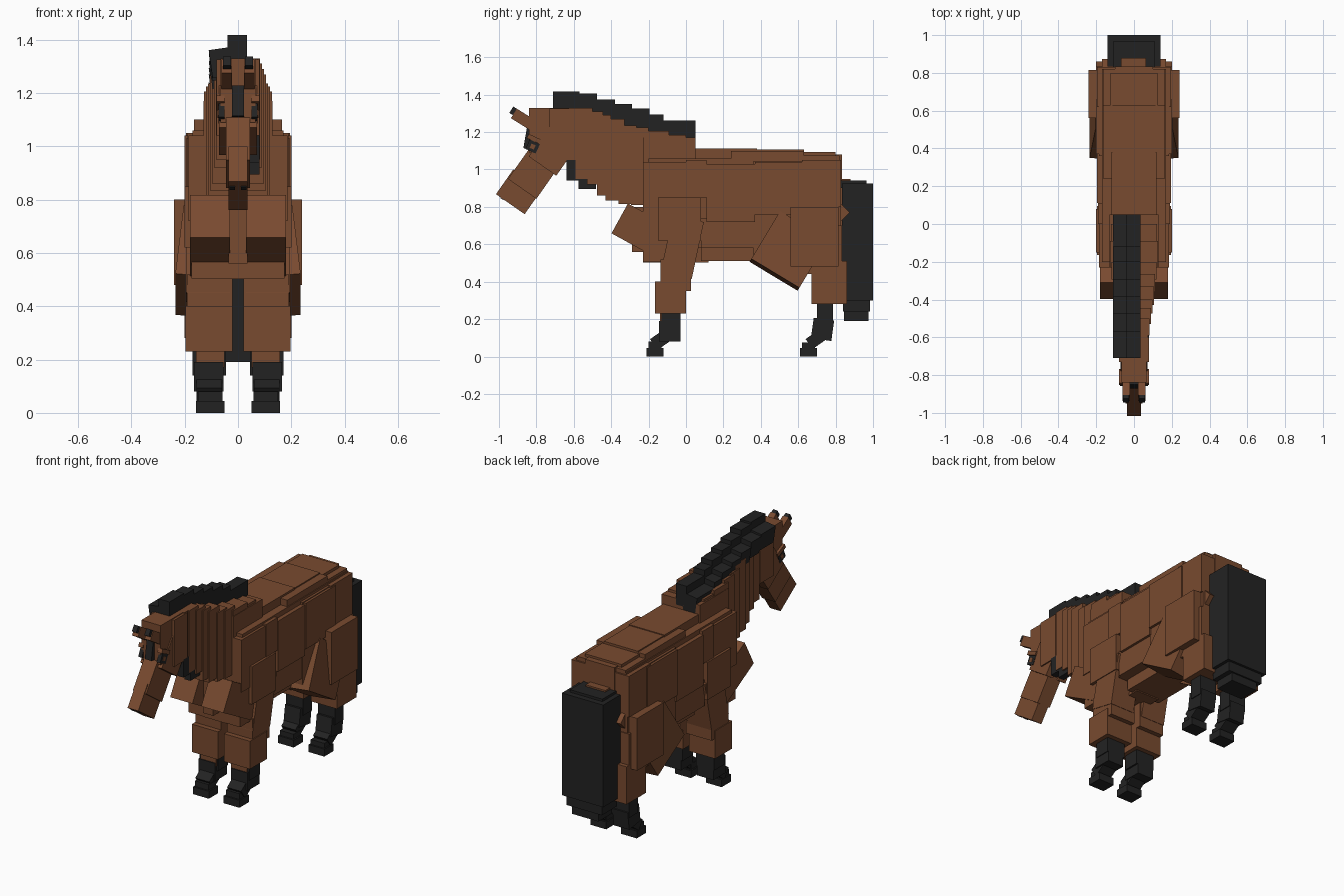
import bpy, bmesh, math
from mathutils import Matrix, Vector

if "Cube" in bpy.data.objects:
    bpy.data.objects.remove(bpy.data.objects["Cube"], do_unlink=True)


def material(name, color):
    m = bpy.data.materials.new(name)
    m.diffuse_color = color
    m.use_nodes = True
    bsdf = m.node_tree.nodes["Principled BSDF"]
    bsdf.inputs["Base Color"].default_value = color
    bsdf.inputs["Roughness"].default_value = 0.9
    return m


COAT = material("chestnut brown", (0.19, 0.069, 0.029, 1))
BLACK = material("charcoal black", (0.0165, 0.0165, 0.0165, 1))


def box(name, x, y, z, mat=COAT, pitch=0, roll=0):
    """Box from three (low, high) ranges, turned about its own centre."""
    lo, hi = Vector((x[0], y[0], z[0])), Vector((x[1], y[1], z[1]))
    rot = Matrix.Rotation(math.radians(pitch), 4, 'X') @ Matrix.Rotation(math.radians(roll), 4, 'Y')
    mat4 = Matrix.Translation((lo + hi) / 2) @ rot @ Matrix.Diagonal((*(hi - lo), 1))
    bm = bmesh.new()
    bmesh.ops.create_cube(bm, size=1, matrix=mat4)
    mesh = bpy.data.meshes.new(name)
    bm.to_mesh(mesh)
    bm.free()
    mesh.materials.append(mat)
    ob = bpy.data.objects.new(name, mesh)
    bpy.context.collection.objects.link(ob)


def pair(name, x, y, z, mat=COAT, pitch=0, roll=0):
    """The same box on the left (+x) and on the right (-x)."""
    box("left_" + name, x, y, z, mat, pitch, roll)
    box("right_" + name, (-x[1], -x[0]), y, z, mat, pitch, -roll)


# Barrel: core, back ridge, belly and rump
box("barrel_core", (-.17, .17), (-.20, .82), (.58, 1.06))
box("back_front", (-.12, .12), (-.02, .38), (1.0, 1.112))
box("back_middle", (-.165, .165), (.24, .63), (1.0, 1.10))
box("back_ridge", (-.115, .115), (.24, .63), (1.05, 1.107))
box("croup", (-.125, .125), (.60, .80), (1.0, 1.093))
box("croup_side", (-.165, .165), (.60, .82), (1.0, 1.075))
box("belly", (-.115, .115), (.08, .70), (.51, .62))
box("belly_side", (-.15, .15), (.06, .75), (.58, .75))
box("rump", (-.185, .185), (.36, .83), (.52, 1.045))
box("rump_back", (-.10, .10), (.70, .835), (.70, 1.08))

# Overlapping side panels
pair("shoulder_panel", (.10, .185), (-.23, .0), (.72, 1.04))
pair("withers_panel", (.10, .20), (-.15, .08), (.62, .85))
pair("upper_rib_panel", (.10, .19), (.0, .11), (.85, 1.05))
pair("rib_panel", (.10, .195), (.11, .37), (.72, 1.03))
pair("lower_rib_panel", (.10, .18), (.08, .40), (.58, .74))
pair("flank_panel", (.10, .20), (.37, .66), (.76, 1.04))
pair("hip_panel", (.10, .195), (.62, .83), (.80, 1.05))

# Chest
box("breast", (-.13, .13), (-.23, .05), (.60, 1.17))
box("breast_keel", (-.08, .08), (-.23, .12), (.503, .75))
box("breast_core", (-.035, .035), (-.29, .0), (.56, .80))
pair("chest_block", (.03, .18), (-.376, -.026), (.563, .745), pitch=-28.8)

# Neck slabs: start y, half width, bottom, top
neck = [(-.625, .075, 1.05, 1.33), (-.59, .083, .95, 1.33), (-.53, .09, .92, 1.31),
        (-.475, .097, .86, 1.29), (-.43, .105, .835, 1.27), (-.36, .112, .815, 1.235),
        (-.295, .12, .81, 1.225), (-.23, .128, .80, 1.205), (-.12, .122, .80, 1.185)]
for i, (y, w, lo, hi) in enumerate(neck):
    end = neck[i + 1][0] + .03 if i + 1 < len(neck) else .0
    box(f"neck_slab_{i + 1}", (-w, w), (y, end), (lo, hi))

# Mane: stepped crest plus a leaning flap on the right side
mane = [(-.71, 1.417), (-.57, 1.405), (-.475, 1.375), (-.38, 1.35),
        (-.29, 1.325), (-.195, 1.295), (-.12, 1.262), (.05, 0)]
for i, ((y, top), (end, _)) in enumerate(zip(mane, mane[1:])):
    box(f"mane_crest_{i + 1}", (-.04, .034), (y, end), (top - .13, top), BLACK)
    box(f"mane_flap_{i + 1}", (-.103, -.02), (y, end), (top - .155, top - .05), BLACK, roll=-8)

# Dark hair below the throat
box("throat_hair_upper", (.04, .08), (-.64, -.56), (.94, 1.05), BLACK)
box("throat_hair_lower", (.04, .08), (-.575, -.48), (.895, .97), BLACK)

# Head
box("skull", (-.065, .065), (-.84, -.60), (1.09, 1.33))
box("poll", (-.08, .08), (-.73, -.60), (1.04, 1.325))
pair("cheek", (.02, .072), (-.80, -.62), (1.0, 1.2), pitch=-35)
box("face", (-.045, .045), (-.885, -.70), (.87, 1.16), pitch=-35)
box("muzzle", (-.036, .036), (-.987, -.80), (.80, .96), pitch=-35)
box("nose_bridge", (-.03, .03), (-.885, -.86), (.93, 1.10), pitch=-35)
box("forelock", (-.022, .022), (-.86, -.82), (1.11, 1.225), BLACK, pitch=-10)
pair("nostril", (.012, .032), (-.988, -.968), (.84, .865), BLACK, pitch=-35)
pair("eye", (.05, .074), (-.85, -.79), (1.095, 1.15), BLACK, pitch=-25)
pair("eye_glint", (.06, .077), (-.832, -.808), (1.11, 1.135), COAT, pitch=-25)
pair("brow", (.05, .08), (-.85, -.77), (1.15, 1.175), pitch=-25)

# Ears point forward and carry dark tips
pair("ear", (.022, .062), (-.895, -.835), (1.20, 1.33), pitch=58)
pair("ear_tip", (.027, .057), (-.935, -.895), (1.285, 1.33), BLACK, pitch=58)

# Front legs
pair("upper_arm", (.03, .195), (-.105, .065), (.43, .74), pitch=-12)
pair("forearm_block", (.04, .175), (-.23, .0), (.505, .68))
pair("forearm", (.02, .192), (-.135, .028), (.35, .52))
pair("knee", (.02, .197), (-.165, .0), (.23, .40))
pair("front_shin_guard", (.05, .157), (-.139, -.07), (.17, .26))
pair("front_cannon", (.045, .17), (-.13, -.03), (.14, .24), BLACK)
pair("front_pastern", (.055, .165), (-.145, -.03), (.08, .19), BLACK)
pair("front_fetlock", (.06, .155), (-.18, -.09), (.055, .125), BLACK, pitch=35)
pair("front_hoof", (.05, .157), (-.21, -.12), (.0, .045), BLACK)
pair("front_hoof_top", (.058, .15), (-.20, -.13), (.03, .08), BLACK)

# Hind legs
pair("thigh_plate", (.06, .24), (.56, .815), (.48, .80))
pair("stifle", (.04, .22), (.40, .70), (.415, .715), pitch=-31, roll=-6)
pair("haunch", (.03, .20), (.62, .835), (.44, .70))
pair("gaskin", (.025, .20), (.67, .86), (.28, .51))
pair("buttock_tuft", (.09, .17), (.79, .86), (.735, .805), pitch=45)
pair("hock", (.05, .165), (.70, .785), (.16, .30), BLACK)
pair("hind_cannon", (.055, .16), (.675, .785), (.09, .20), BLACK, pitch=-8)
pair("hind_fetlock", (.06, .155), (.65, .74), (.06, .125), BLACK, pitch=35)
pair("hind_hoof", (.05, .157), (.61, .70), (.0, .045), BLACK)
pair("hind_hoof_top", (.058, .15), (.62, .69), (.03, .075), BLACK)

# Tail
box("tail_root", (-.07, .063), (.78, .88), (.88, .95))
box("tail_cap", (-.11, .11), (.83, .965), (.90, .94), BLACK)
box("tail_main", (-.14, .14), (.835, 1.0), (.30, .925), BLACK)
box("tail_lower", (-.12, .12), (.84, .985), (.24, .34), BLACK)
box("tail_tip", (-.09, .09), (.845, .975), (.19, .27), BLACK)
